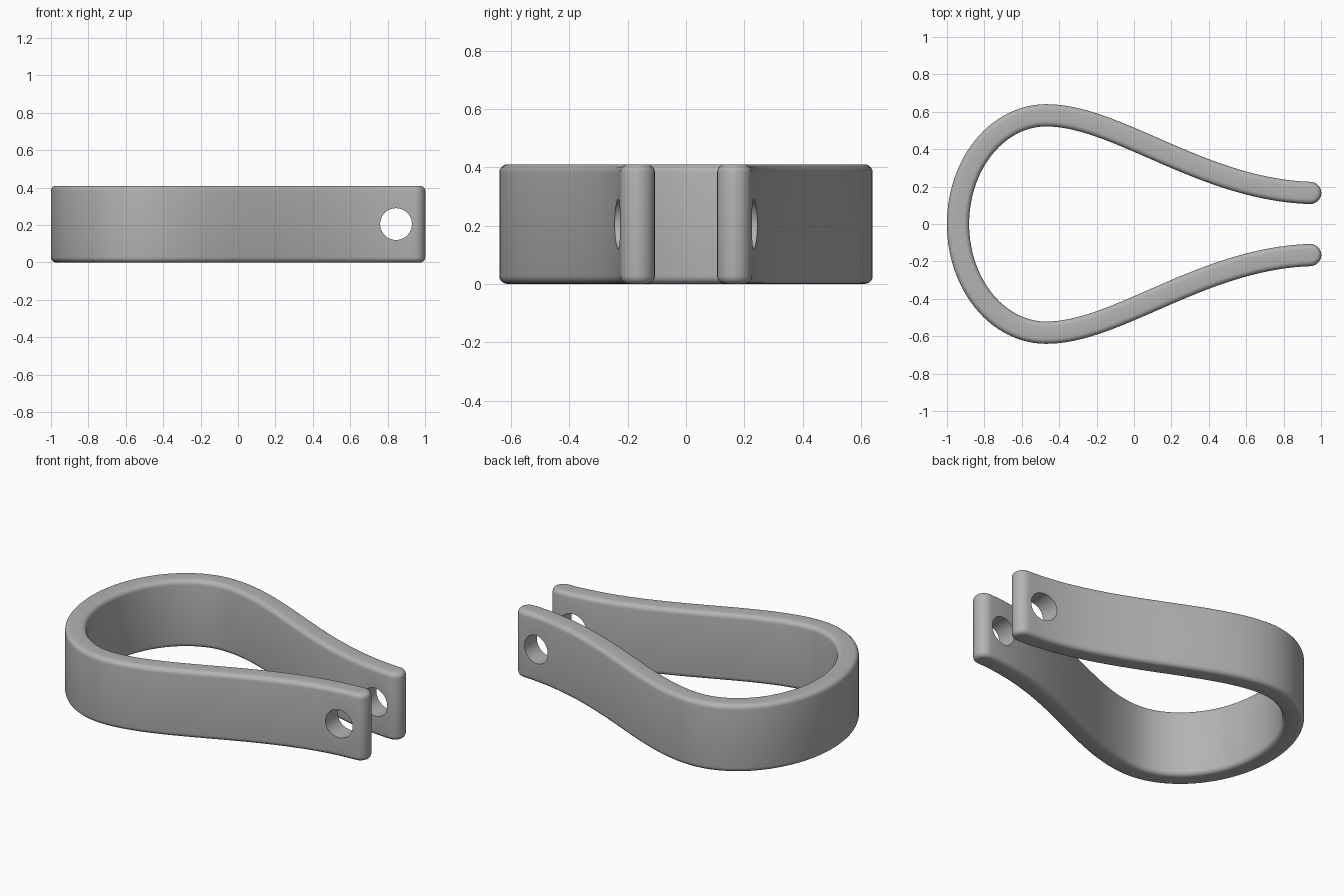
import bpy, bmesh, math
from mathutils import Vector
from mathutils.geometry import interpolate_bezier

HALF = 0.0595      # half the strap thickness
HEIGHT = 0.41
FILLET = 0.028     # rounding of the long edges

cube = bpy.data.objects.get("Cube")
if cube:
    bpy.data.objects.remove(cube, do_unlink=True)

steel = bpy.data.materials.new("satin_grey")
steel.use_nodes = True
GREY = (0.45, 0.45, 0.45, 1)
steel.diffuse_color = GREY
steel.node_tree.nodes["Principled BSDF"].inputs["Base Color"].default_value = GREY

# Centreline: elliptical loop at the back, flowing into a tapering arm
ELL_X, ELL_Y, MID_X = 0.471, 0.581, -0.47
path = [Vector((MID_X - ELL_X * math.cos(a), ELL_Y * math.sin(a)))
        for a in (math.pi / 2 * i / 28 for i in range(28))]
arm = interpolate_bezier(Vector((MID_X, ELL_Y, 0)), Vector((-0.09, ELL_Y, 0)),
                         Vector((0.36, 0.186, 0)), Vector((0.942, 0.166, 0)), 44)
path += [p.to_2d() for p in arm]
path = [Vector((p.x, -p.y)) for p in reversed(path[1:])] + path


def tangent(i):
    return (path[min(i + 1, len(path) - 1)] - path[max(i - 1, 0)]).normalized()


# Stations: centre, tangent, forward and sideways factors (rounded tips)
tip = [math.radians(a) for a in (15, 30, 45, 60, 75, 86)]
last = len(path) - 1
stations = [(path[0], tangent(0), -math.sin(a), math.cos(a)) for a in reversed(tip)]
stations += [(p, tangent(i), 0, 1) for i, p in enumerate(path)]
stations += [(path[last], tangent(last), math.sin(a), math.cos(a)) for a in tip]


def outline(bm, half, z):
    sides = ([], [])
    for p, t, forward, side in stations:
        normal = Vector((-t.y, t.x))
        for pts, sign in zip(sides, (1, -1)):
            q = p + t * half * forward + normal * half * side * sign
            pts.append(bm.verts.new((q.x, q.y, z)))
    return sides[0] + sides[1][::-1]


# Strap: stacked outlines with filleted top and bottom edges
bm = bmesh.new()
steps = [math.pi / 2 * k / 5 for k in range(6)]
levels = [(HALF - FILLET * (1 - math.sin(a)), FILLET * (1 - math.cos(a))) for a in steps]
levels += [(h, HEIGHT - z) for h, z in reversed(levels)]
loops = [outline(bm, h, z) for h, z in levels]
n = len(loops[0])
for low, high in zip(loops, loops[1:]):
    for i in range(n):
        j = (i + 1) % n
        bm.faces.new((low[i], low[j], high[j], high[i]))
for loop in (loops[0], loops[-1]):
    for i in range(n // 2 - 1):
        bm.faces.new((loop[i], loop[i + 1], loop[n - 2 - i], loop[n - 1 - i]))
bmesh.ops.recalc_face_normals(bm, faces=bm.faces)
mesh = bpy.data.meshes.new("strap_clamp")
bm.to_mesh(mesh)
bm.free()
strap = bpy.data.objects.new("strap_clamp", mesh)
bpy.context.collection.objects.link(strap)
mesh.materials.append(steel)

# Bolt holes through both arm ends
bpy.ops.mesh.primitive_cylinder_add(vertices=48, radius=0.085, depth=0.8,
                                    location=(0.845, 0, HEIGHT / 2),
                                    rotation=(math.pi / 2, 0, 0))
cutter = bpy.context.object
cutter.name = "bolt_hole_cutter"
cutter.hide_render = True
cutter.data.materials.append(steel)
cut = strap.modifiers.new("bolt_holes", 'BOOLEAN')
cut.operation = 'DIFFERENCE'
cut.solver = 'EXACT'
cut.object = cutter

bpy.ops.object.select_all(action='DESELECT')
strap.select_set(True)
bpy.context.view_layer.objects.active = strap
bpy.ops.object.modifier_apply(modifier=cut.name)
bpy.data.objects.remove(cutter, do_unlink=True)
bpy.ops.object.shade_smooth_by_angle(angle=math.radians(35))
